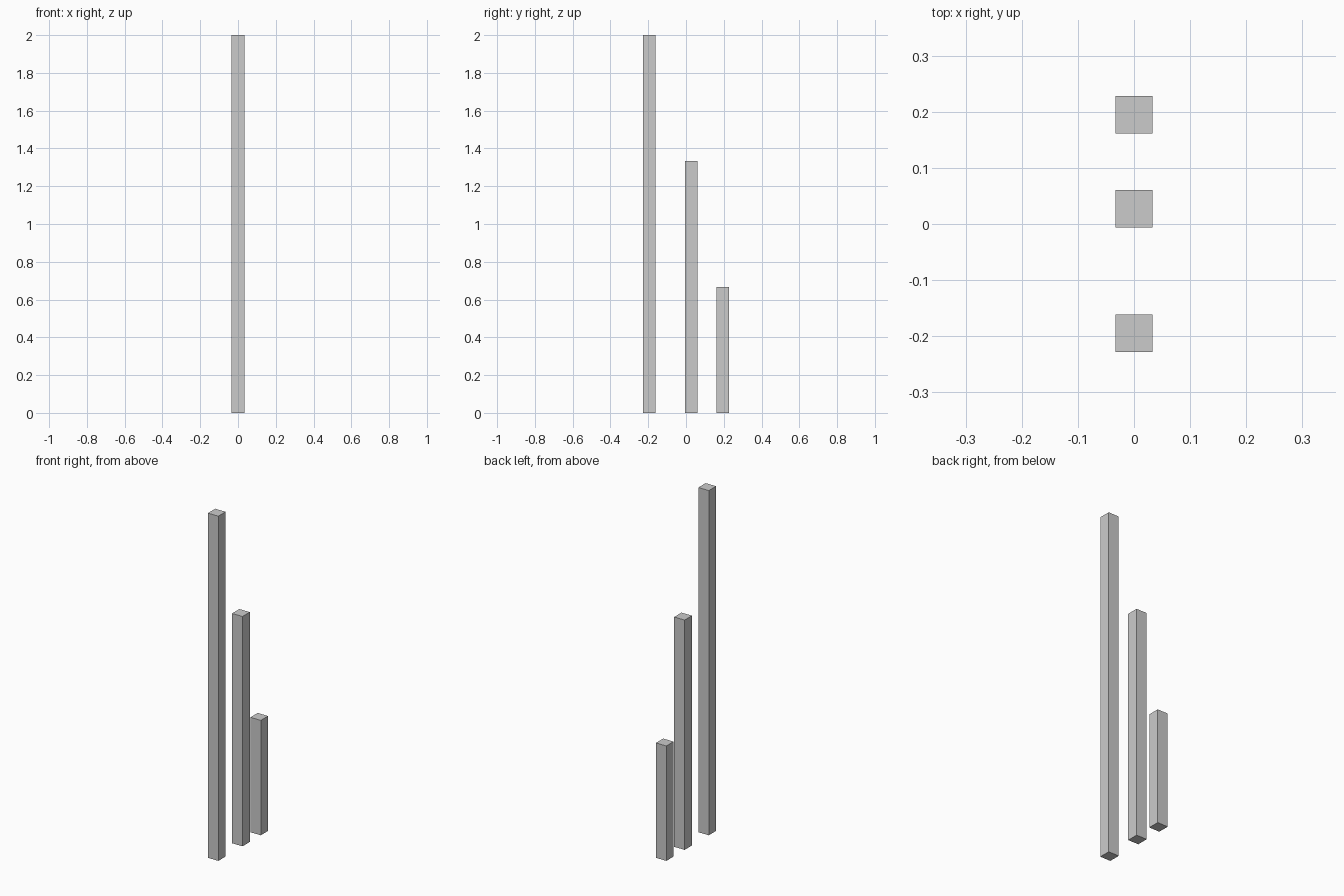
import bpy

if "Cube" in bpy.data.objects:
    bpy.data.objects.remove(bpy.data.objects["Cube"])

WIDTH = 2 / 30  # square section of every post


def post(name, y, height):
    bpy.ops.mesh.primitive_cube_add(size=1, location=(0, y, height / 2))
    obj = bpy.context.object
    obj.name = name
    obj.scale = (WIDTH, WIDTH, height)
    bpy.ops.object.transform_apply(location=False, rotation=False, scale=True)


# Three square posts stepping down from front to back
for name, y, height in (
    ("tall_post", -0.1945, 2.0),
    ("middle_post", 0.027, 4 / 3),
    ("short_post", 0.1945, 2 / 3),
):
    post(name, y, height)
